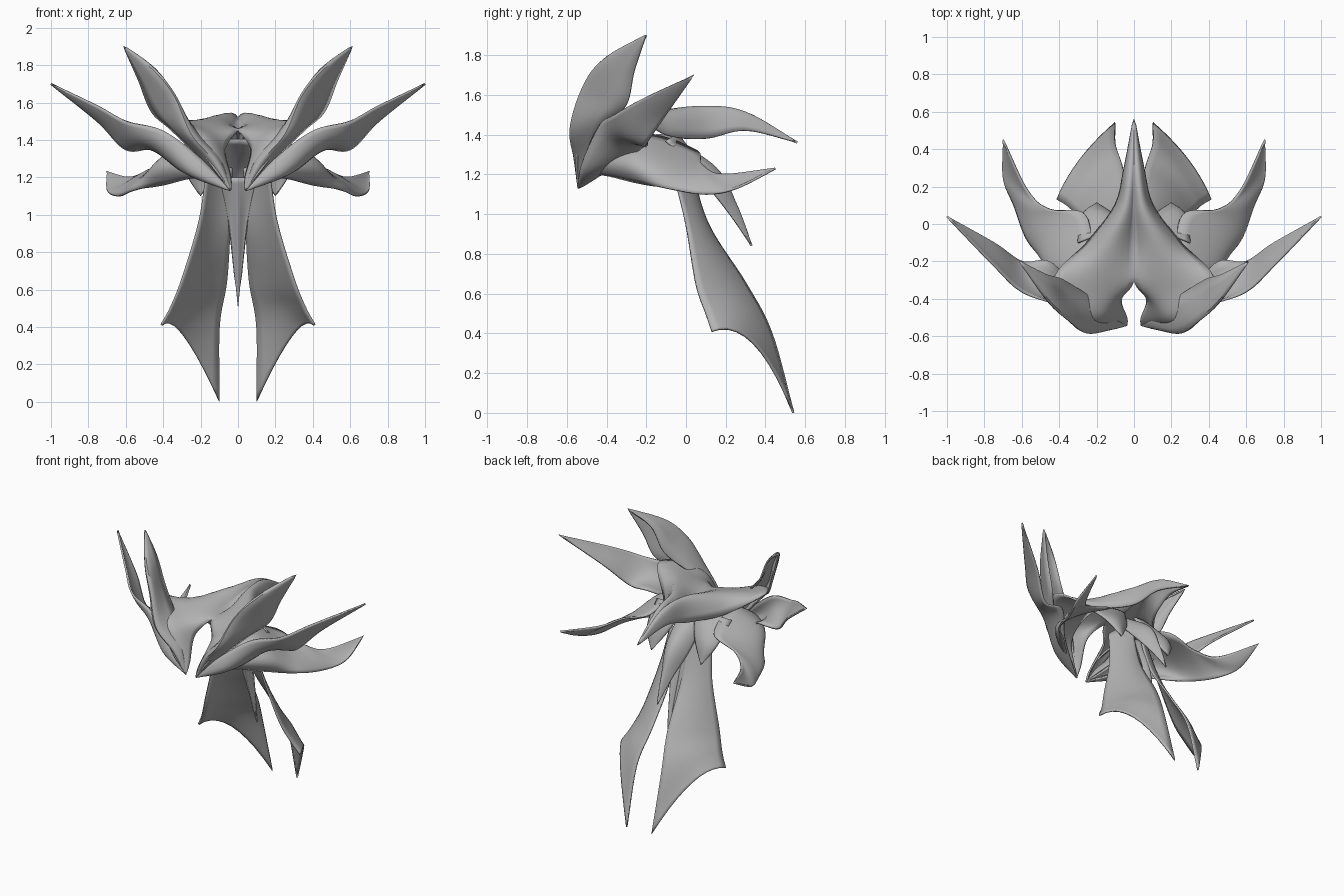
import bpy
import bmesh
from mathutils import Vector

old_cube = bpy.data.objects.get("Cube")
if old_cube:
    bpy.data.objects.remove(old_cube)

grey = bpy.data.materials.new("plain grey")
grey.use_nodes = True
grey.diffuse_color = (0.45, 0.45, 0.45, 1)
grey.node_tree.nodes["Principled BSDF"].inputs["Base Color"].default_value = grey.diffuse_color

STEPS = 8
COUNT = 10


def smooth_path(points):
    """Smooth curve through all points, kept on the left half."""
    path = [Vector(point) for point in points]
    before = path[0] * 2 - path[1]
    after = path[-1] * 2 - path[-2]
    padded = [before] + path + [after]
    result = []
    for previous, start, end, following in zip(padded, padded[1:], padded[2:], padded[3:]):
        leaving = (end - previous) / 2
        arriving = (following - start) / 2
        for step in range(STEPS):
            t = step / STEPS
            rise = t * t * (3 - 2 * t)
            point = start.lerp(end, rise)
            point += leaving * t * (1 - t) ** 2 - arriving * t * t * (1 - t)
            result.append(point)
    result.append(path[-1])
    for point in result:
        point.x = max(point.x, 0)
    return result


def blade(name, lead, ridge, trail):
    """Mirrored thin plate that arches from the lead edge over the ridge to the trail edge."""
    mesh_builder = bmesh.new()
    rows = []
    for first, middle, second in zip(smooth_path(lead), smooth_path(ridge), smooth_path(trail)):
        arch = middle - (first + second) / 2
        row = []
        for column in range(COUNT + 1):
            t = column / COUNT
            position = first.lerp(second, t) + arch * 4 * t * (1 - t)
            row.append(mesh_builder.verts.new(position))
        rows.append(row)
    for row, following in zip(rows, rows[1:]):
        for column in range(COUNT):
            corners = row[column:column + 2] + following[column:column + 2][::-1]
            mesh_builder.faces.new(corners)
    bmesh.ops.remove_doubles(mesh_builder, verts=mesh_builder.verts, dist=0.001)
    bmesh.ops.recalc_face_normals(mesh_builder, faces=mesh_builder.faces)
    mesh = bpy.data.meshes.new(name)
    mesh_builder.to_mesh(mesh)
    mesh_builder.free()
    mesh.materials.append(grey)

    plate = bpy.data.objects.new(name, mesh)
    bpy.context.collection.objects.link(plate)
    bpy.ops.object.select_all(action="DESELECT")
    plate.select_set(True)
    bpy.context.view_layer.objects.active = plate
    bpy.ops.object.shade_smooth_by_angle(angle=0.8)
    mirror = plate.modifiers.new("Mirror", "MIRROR")
    mirror.merge_threshold = 0.002
    solid = plate.modifiers.new("Thickness", "SOLIDIFY")
    solid.thickness = 0.012
    solid.offset = 0


# Shared front point where the cap and all horns meet
chin = (.04, -.54, 1.13)

# Cap: around the front opening, out to the upper horns, back to the crest tip
crest_tip = (0, .56, 1.36)
blade("cap_and_crest",
      lead=[chin, (.04, -.5, 1.2), (.07, -.4, 1.35), (0, -.3, 1.45),
            (0, -.1, 1.45), (0, .1, 1.5), (0, .3, 1.5), crest_tip],
      ridge=[chin, (.1, -.53, 1.27), (.16, -.48, 1.42), (.2, -.33, 1.48),
             (.14, -.1, 1.52), (.06, .1, 1.53), (.03, .3, 1.5), crest_tip],
      trail=[chin, (.15, -.55, 1.27), (.28, -.5, 1.45), (.43, -.3, 1.52),
             (.25, -.1, 1.4), (.1, .1, 1.38), (.05, .3, 1.42), crest_tip])

# Upper horns, folded forward along the ridge
upper_tip = (.61, -.2, 1.9)
blade("upper_horn",
      lead=[chin, (.1, -.5, 1.3), (.22, -.4, 1.45), (.38, -.3, 1.6), (.47, -.27, 1.78), upper_tip],
      ridge=[chin, (.12, -.56, 1.28), (.25, -.58, 1.43), (.34, -.52, 1.63),
             (.45, -.42, 1.77), upper_tip],
      trail=[chin, (.15, -.5, 1.25), (.35, -.4, 1.45), (.46, -.3, 1.55), (.53, -.26, 1.72), upper_tip])

# Middle horns, the widest pair
middle_tip = (1, .04, 1.7)
blade("middle_horn",
      lead=[chin, (.2, -.5, 1.3), (.4, -.43, 1.45), (.6, -.36, 1.5), (.75, -.22, 1.58), middle_tip],
      ridge=[chin, (.25, -.5, 1.22), (.44, -.38, 1.36), (.6, -.3, 1.42), (.75, -.17, 1.53), middle_tip],
      trail=[chin, (.3, -.35, 1.25), (.45, -.2, 1.35), (.6, -.2, 1.35), (.75, -.1, 1.5), middle_tip])

# Lower horns, sweeping back
lower_tip = (.7, .45, 1.23)
blade("lower_horn",
      lead=[chin, (.2, -.4, 1.3), (.22, -.2, 1.4), (.26, .05, 1.32),
            (.45, .08, 1.25), (.57, .18, 1.2), lower_tip],
      ridge=[chin, (.24, -.45, 1.25), (.42, -.28, 1.28), (.47, -.06, 1.23),
             (.57, .08, 1.18), (.65, .23, 1.15), lower_tip],
      trail=[chin, (.2, -.45, 1.2), (.4, -.25, 1.16), (.56, -.1, 1.13),
             (.64, .1, 1.1), (.7, .25, 1.13), lower_tip])

# Short feathers behind the head
feather_tip = (.2, .11, 1.1)
blade("neck_feather",
      lead=[(.04, -.05, 1.4), (.1, .04, 1.25), feather_tip],
      ridge=[(.15, -.05, 1.4), (.2, .07, 1.25), feather_tip],
      trail=[(.3, -.1, 1.37), (.28, .04, 1.23), feather_tip])

# Two spikes hanging on the centre line
back_tip = (0, .33, .84)
blade("back_spike",
      lead=[(0, -.1, 1.4), (0, .15, 1.23), (0, .25, 1.05), back_tip],
      ridge=[(.05, -.1, 1.4), (.05, .13, 1.21), (.02, .24, 1.03), back_tip],
      trail=[(.1, -.15, 1.4), (.09, .08, 1.17), (.04, .22, 1), back_tip])
long_tip = (0, .22, .5)
blade("long_spike",
      lead=[(0, 0, 1.2), (0, .08, .95), long_tip],
      ridge=[(.05, .01, 1.2), (.03, .1, .95), long_tip],
      trail=[(.1, 0, 1.2), (.05, .1, .95), long_tip])

# Long tail panels, hollow towards the front
blade("tail_panel",
      lead=[(.03, .02, 1.25), (.04, .11, .95), (.06, .3, .65), (.1, .43, .4), (.1, .54, 0)],
      ridge=[(.1, -.02, 1.25), (.13, .08, .95), (.2, .2, .65), (.25, .28, .5), (.29, .34, .35)],
      trail=[(.17, -.06, 1.2), (.21, 0, .95), (.3, .05, .65), (.36, .1, .5), (.41, .13, .41)])
